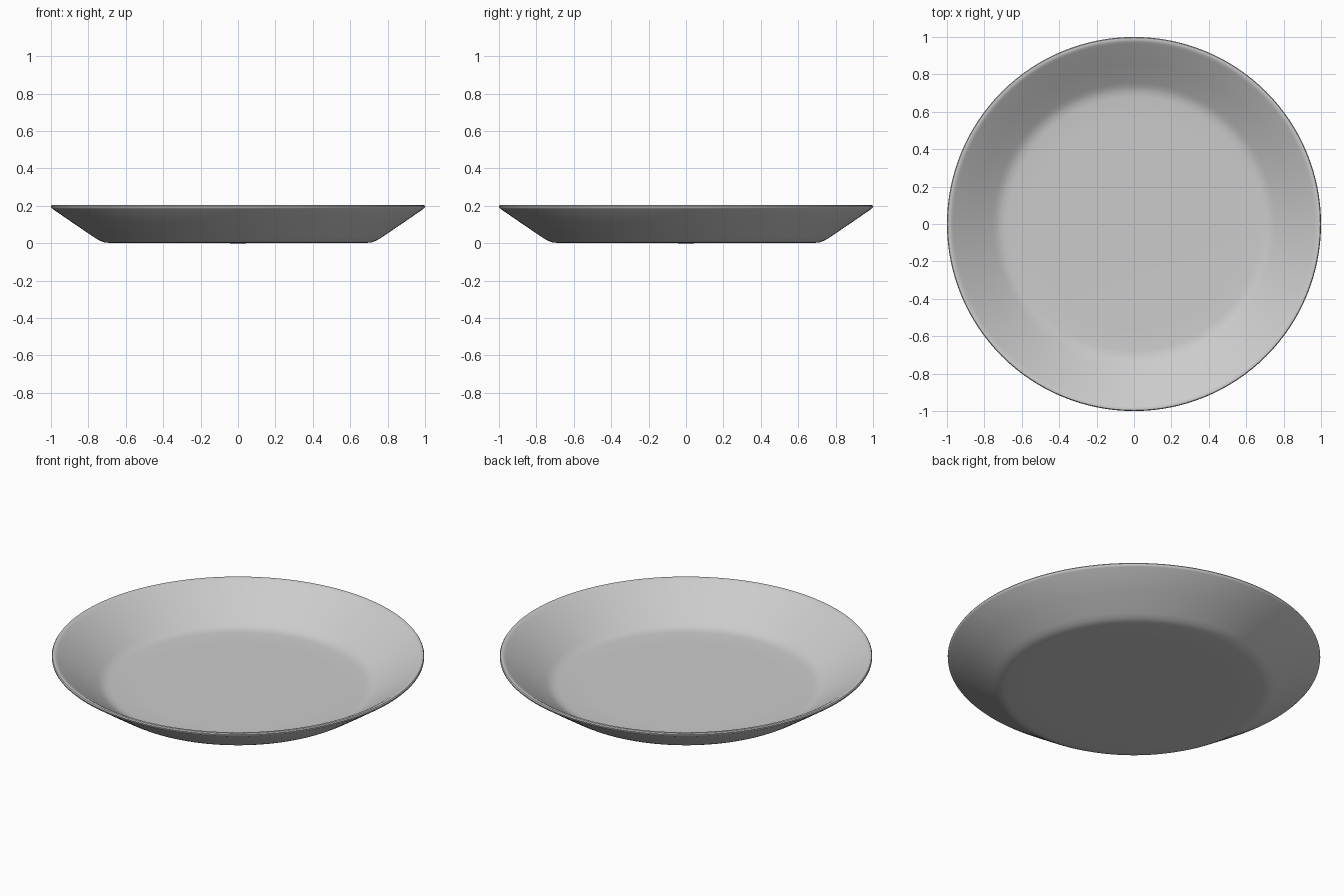
import bpy, bmesh
from math import radians

if "Cube" in bpy.data.objects:
    bpy.data.objects.remove(bpy.data.objects["Cube"])

# Half cross-section (radius, height): underside, outer wall, rolled rim, inner wall, floor
profile = [(0, 0), (0.55, 0.001), (0.69, 0.002), (0.715, 0.005), (0.74, 0.014), (0.765, 0.029),
           (0.88, 0.107), (0.992, 0.184), (0.999, 0.191), (1.0, 0.198), (0.996, 0.204),
           (0.986, 0.205), (0.976, 0.201), (0.965, 0.194), (0.86, 0.121), (0.755, 0.048),
           (0.733, 0.035), (0.71, 0.026), (0.68, 0.022), (0.55, 0.021), (0, 0.021)]

# Plate body: spin the profile around z
bm = bmesh.new()
verts = [bm.verts.new((r, 0, z)) for r, z in profile]
edges = [bm.edges.new(pair) for pair in zip(verts, verts[1:])]
bmesh.ops.spin(bm, geom=verts + edges, cent=(0, 0, 0), axis=(0, 0, 1),
               angle=radians(360), steps=128)
bmesh.ops.remove_doubles(bm, verts=bm.verts, dist=0.0003)
bmesh.ops.recalc_face_normals(bm, faces=bm.faces)
mesh = bpy.data.meshes.new("plate")
bm.to_mesh(mesh)
bm.free()

plate = bpy.data.objects.new("plate", mesh)
bpy.context.collection.objects.link(plate)
bpy.context.view_layer.objects.active = plate
plate.select_set(True)
bpy.ops.object.shade_smooth_by_angle(angle=radians(40))
